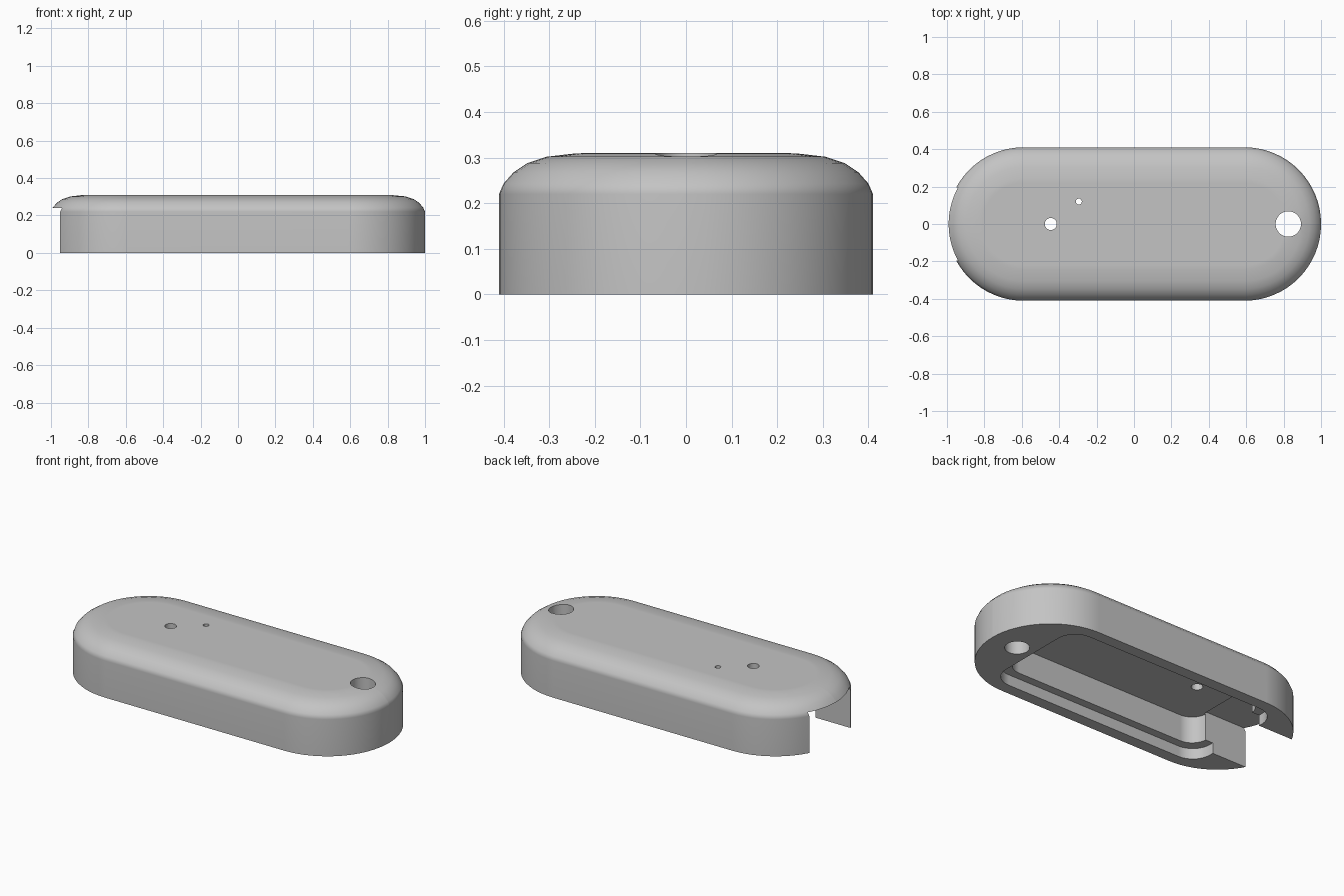
import bpy, bmesh, math

cube = bpy.data.objects.get("Cube")
if cube:
    bpy.data.objects.remove(cube, do_unlink=True)

grey = bpy.data.materials.new("plain grey")
grey.use_nodes = True
colour = (0.55, 0.55, 0.55, 1)
grey.diffuse_color = colour
grey.node_tree.nodes["Principled BSDF"].inputs["Base Color"].default_value = colour


def rounded_outline(hx, hy, r, steps):
    """Counter-clockwise rectangle with rounded corners."""
    pts = []
    for i, (sx, sy) in enumerate([(1, 1), (-1, 1), (-1, -1), (1, -1)]):
        for k in range(steps + 1):
            a = (i + k / steps) * math.pi / 2
            p = (sx * (hx - r) + r * math.cos(a), sy * (hy - r) + r * math.sin(a))
            if not pts or math.dist(p, pts[-1]) > 1e-5:
                pts.append(p)
    if math.dist(pts[0], pts[-1]) < 1e-5:
        pts.pop()
    return pts


def loft(name, rings):
    """Closed solid through stacked (outline, height) rings."""
    bm = bmesh.new()
    loops = [[bm.verts.new((x, y, z)) for x, y in pts] for pts, z in rings]
    n = len(loops[0])
    for low, high in zip(loops, loops[1:]):
        for i in range(n):
            j = (i + 1) % n
            bm.faces.new((low[i], low[j], high[j], high[i]))
    bm.faces.new(loops[0][::-1])
    bm.faces.new(loops[-1])
    mesh = bpy.data.meshes.new(name)
    bm.to_mesh(mesh)
    bm.free()
    obj = bpy.data.objects.new(name, mesh)
    bpy.context.collection.objects.link(obj)
    mesh.materials.append(grey)
    return obj


def prism(name, pts, z0, z1):
    return loft(name, [(pts, z0), (pts, z1)])


def circle(x, y, r, n=32):
    return [(x + r * math.cos(2 * math.pi * i / n),
             y + r * math.sin(2 * math.pi * i / n)) for i in range(n)]


# Shell: straight wall with a soft rounded shoulder (inset, height)
shoulder = [(0, 0), (0, 0.22), (0.01, 0.243), (0.032, 0.268), (0.062, 0.288),
            (0.105, 0.302), (0.165, 0.309), (0.19, 0.31)]
shell = loft("case_shell", [
    (rounded_outline(1 - d, 0.41 - d, 0.409 - d, 16), z) for d, z in shoulder])

# Hollow underside, lid recess, connector slot and through holes
slot = [(-1.2, -0.195), (-0.5, -0.195), (-0.5, 0.195), (-1.2, 0.195)]
cutters = [
    prism("cavity_cutter", rounded_outline(0.67, 0.29, 0.1, 8), -0.1, 0.226),
    prism("lid_recess_cutter", rounded_outline(0.72, 0.34, 0.12, 8), -0.12, 0.065),
    prism("connector_slot_cutter",
          [(max(x, -1.2) if x < -0.6 else -0.66, y) for x, y in slot], -0.14, 0.24),
    prism("strap_hole_cutter", circle(0.825, 0, 0.068), -0.16, 0.5),
    prism("button_hole_cutter", circle(-0.445, 0, 0.032), 0.1, 0.5),
    prism("light_hole_cutter", circle(-0.295, 0.12, 0.016), 0.1, 0.5),
]

bpy.ops.object.select_all(action="DESELECT")
shell.select_set(True)
bpy.context.view_layer.objects.active = shell
for cutter in cutters:
    cutter.hide_render = True
    cut = shell.modifiers.new(cutter.name, "BOOLEAN")
    cut.operation = "DIFFERENCE"
    cut.solver = "EXACT"
    cut.object = cutter
    bpy.ops.object.modifier_apply(modifier=cut.name)
for cutter in cutters:
    bpy.data.objects.remove(cutter, do_unlink=True)

# Smooth shading with crisp edges
bpy.ops.object.shade_smooth_by_angle(angle=math.radians(30))
normals = shell.modifiers.new("weighted_normals", "WEIGHTED_NORMAL")
normals.keep_sharp = True
